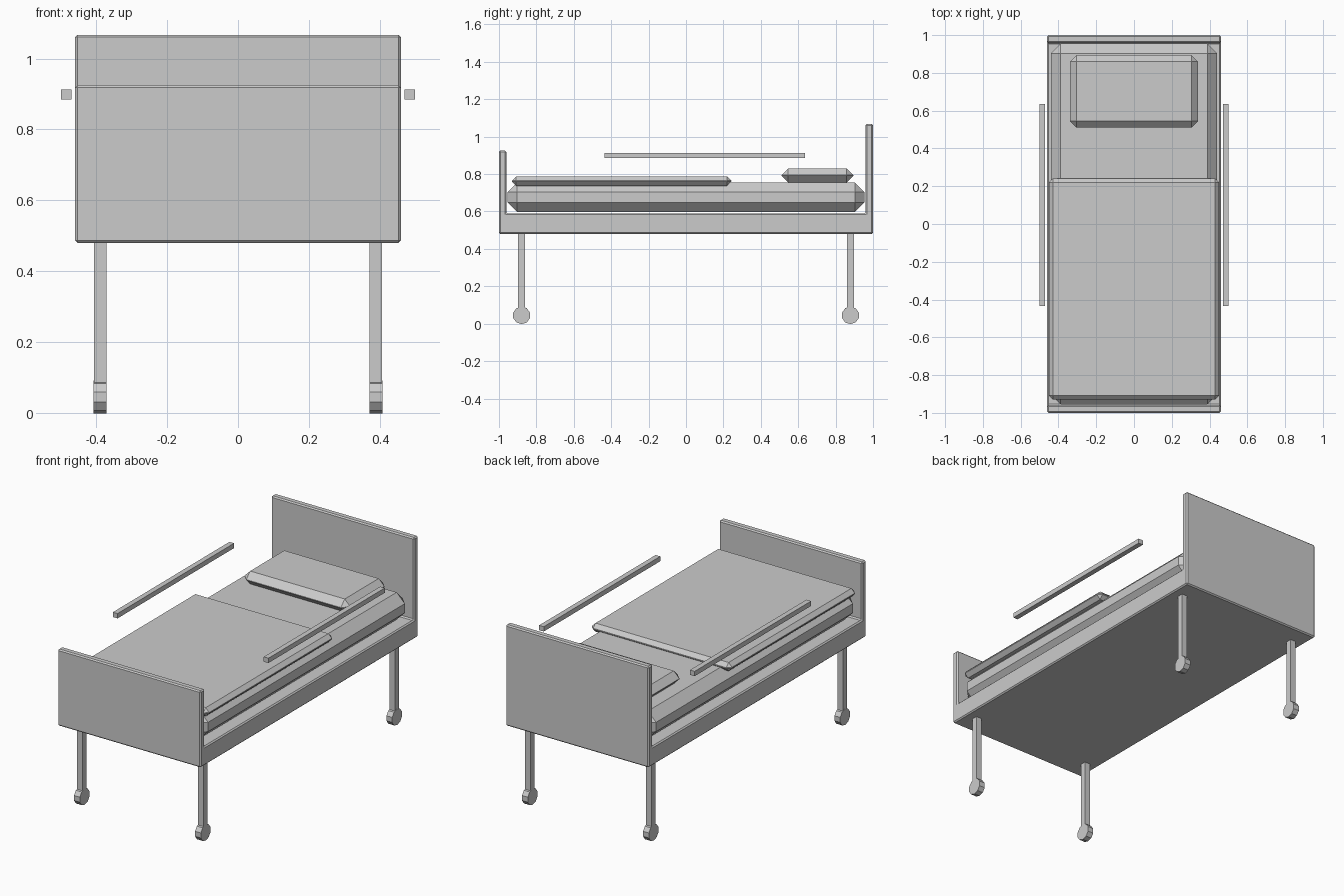
import bpy, bmesh, math
from mathutils import Matrix, Vector

if "Cube" in bpy.data.objects:
    bpy.data.objects.remove(bpy.data.objects["Cube"], do_unlink=True)

GREY = (0.6, 0.6, 0.6, 1)
grey = bpy.data.materials.new("plain grey")
grey.use_nodes = True
grey.diffuse_color = GREY
grey.node_tree.nodes["Principled BSDF"].inputs["Base Color"].default_value = GREY


def finish(name, bm, bevel=0):
    """Turn a bmesh into a flat shaded object, chamfering its edges."""
    if bevel:
        bmesh.ops.bevel(bm, geom=bm.edges[:], offset=bevel, segments=1,
                        affect='EDGES', clamp_overlap=True)
    bmesh.ops.recalc_face_normals(bm, faces=bm.faces[:])
    mesh = bpy.data.meshes.new(name)
    bm.to_mesh(mesh)
    bm.free()
    mesh.materials.append(grey)
    obj = bpy.data.objects.new(name, mesh)
    bpy.context.collection.objects.link(obj)
    return obj


def box(name, low, high, bevel=0):
    low, high = Vector(low), Vector(high)
    bm = bmesh.new()
    bmesh.ops.create_cube(bm, size=1)
    bmesh.ops.scale(bm, vec=high - low, verts=bm.verts[:])
    bmesh.ops.translate(bm, vec=(low + high) / 2, verts=bm.verts[:])
    return finish(name, bm, bevel)


# Bed frame: side profile with headboard and footboard, extruded across
profile = [(-1, 0.48), (1, 0.48), (1, 1.067), (0.96, 1.067),
           (0.96, 0.59), (-0.96, 0.59), (-0.96, 0.925), (-1, 0.925)]
bm = bmesh.new()
side = bm.faces.new([bm.verts.new((-0.46, y, z)) for y, z in profile])
extruded = bmesh.ops.extrude_face_region(bm, geom=[side], use_keep_orig=True)
moved = [v for v in extruded["geom"] if isinstance(v, bmesh.types.BMVert)]
bmesh.ops.translate(bm, vec=(0.92, 0, 0), verts=moved)
finish("bed_frame", bm, 0.007)

# Bedding
box("mattress", (-0.44, -0.955, 0.597), (0.44, 0.955, 0.755), 0.052)
box("blanket", (-0.45, -0.93, 0.737), (0.45, 0.242, 0.787), 0.022)
box("pillow", (-0.34, 0.51, 0.755), (0.34, 0.895, 0.83), 0.036)

# Guard rails, legs and wheels, mirrored left and right
for sx, hand in ((1, "left"), (-1, "right")):
    x = sx * 0.485
    box(f"{hand}_guard_rail", (x - 0.015, -0.435, 0.885), (x + 0.015, 0.635, 0.913))
    for sy, end in ((-1, "front"), (1, "back")):
        x, y = sx * 0.389, sy * 0.879
        box(f"{end}_{hand}_leg", (x - 0.018, y - 0.018, 0.05), (x + 0.018, y + 0.018, 0.485))
        bm = bmesh.new()
        bmesh.ops.create_cone(
            bm, cap_ends=True, segments=10, radius1=0.047, radius2=0.047, depth=0.037,
            matrix=Matrix.Translation((x, y, 0.0447)) @ Matrix.Rotation(math.pi / 2, 4, 'Y')
            @ Matrix.Rotation(math.pi / 2, 4, 'Z'))
        finish(f"{end}_{hand}_wheel", bm)
